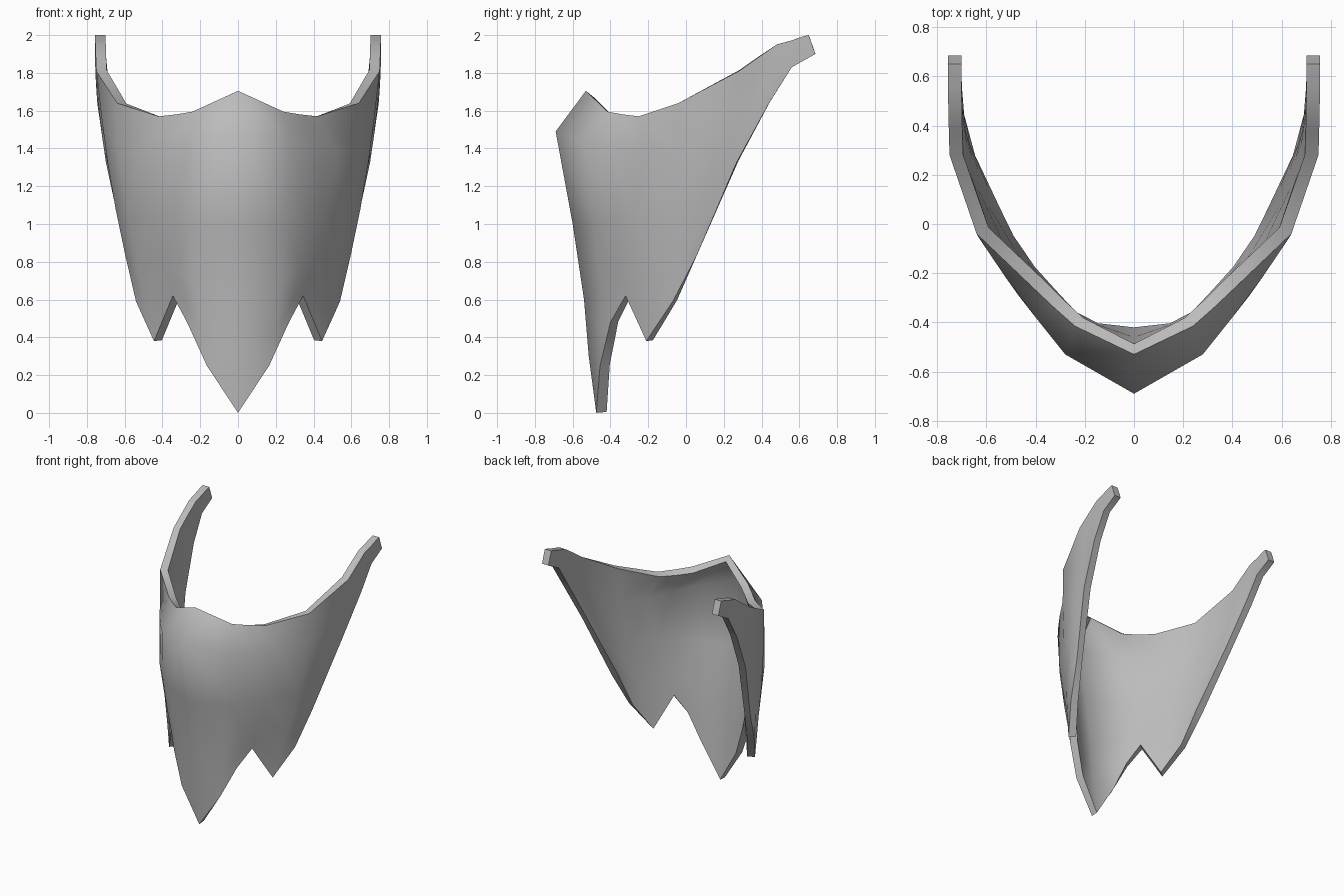
import bpy
import math
from mathutils import Vector

if "Cube" in bpy.data.objects:
    bpy.data.objects.remove(bpy.data.objects["Cube"])

# Front columns of the half shell, each running from top rim to bottom rim
front = [
    [(0, -.53, 1.705), (0, -.69, 1.49), (0, -.60, 1.0), (0, -.54, .6), (0, -.515, .3), (0, -.475, 0)],
    [(.24, -.415, 1.595), (.28, -.53, 1.43), (.26, -.485, 1.0), (.225, -.455, .66), (.195, -.45, .42), (.165, -.455, .25)],
    [(.33, -.335, 1.58), (.40, -.38, 1.40), (.37, -.40, 1.03), (.325, -.40, .76), (.295, -.395, .60), (.27, -.40, .48)],
    [(.42, -.25, 1.57), (.52, -.22, 1.38), (.47, -.29, 1.05), (.41, -.315, .83), (.37, -.32, .71), (.345, -.32, .62)],
    [(.64, -.04, 1.64), (.635, -.05, 1.38), (.58, -.10, 1.02), (.525, -.14, .74), (.48, -.18, .53), (.445, -.21, .38)],
]
# Cheek and strap columns: top rim point, bottom rim point, outward bulge
back = [
    ((.75, .28, 1.81), (.54, -.07, .59), .025),
    ((.753, .38, 1.88), (.595, .06, .84), .02),
    ((.755, .48, 1.95), (.70, .27, 1.33), .012),
    ((.757, .56, 1.972), (.745, .44, 1.64), .004),
    ((.757, .61, 1.99), (.755, .56, 1.83), 0),
    ((.757, .65, 2.0), (.757, .685, 1.90), 0),
]
ROWS = 6
columns = [[Vector(p) for p in col] for col in front]
for top, bottom, bulge in back:
    col = []
    for r in range(ROWS):
        t = r / (ROWS - 1)
        p = Vector(top).lerp(Vector(bottom), t)
        p.x += bulge * math.sin(math.pi * t)
        col.append(p)
    columns.append(col)

verts = [p for col in columns for p in col]
faces = []
for c in range(len(columns) - 1):
    for r in range(ROWS - 1):
        a, b = c * ROWS + r, (c + 1) * ROWS + r
        faces.append((a, a + 1, b + 1, b))

mesh = bpy.data.meshes.new("face_guard")
mesh.from_pydata(verts, [], faces)
guard = bpy.data.objects.new("face_guard", mesh)
bpy.context.collection.objects.link(guard)

grey = bpy.data.materials.new("plain_grey")
grey.diffuse_color = (.5, .5, .5, 1)
grey.use_nodes = True
grey.node_tree.nodes["Principled BSDF"].inputs["Base Color"].default_value = grey.diffuse_color
mesh.materials.append(grey)

# Mirror to the other side, then thicken inwards
mirror = guard.modifiers.new("mirror", 'MIRROR')
mirror.use_clip = True
shell = guard.modifiers.new("shell", 'SOLIDIFY')
shell.thickness = .055
shell.offset = -1

bpy.context.view_layer.objects.active = guard
guard.select_set(True)
bpy.ops.object.convert(target='MESH')
bpy.ops.object.shade_smooth_by_angle(angle=math.radians(65))
